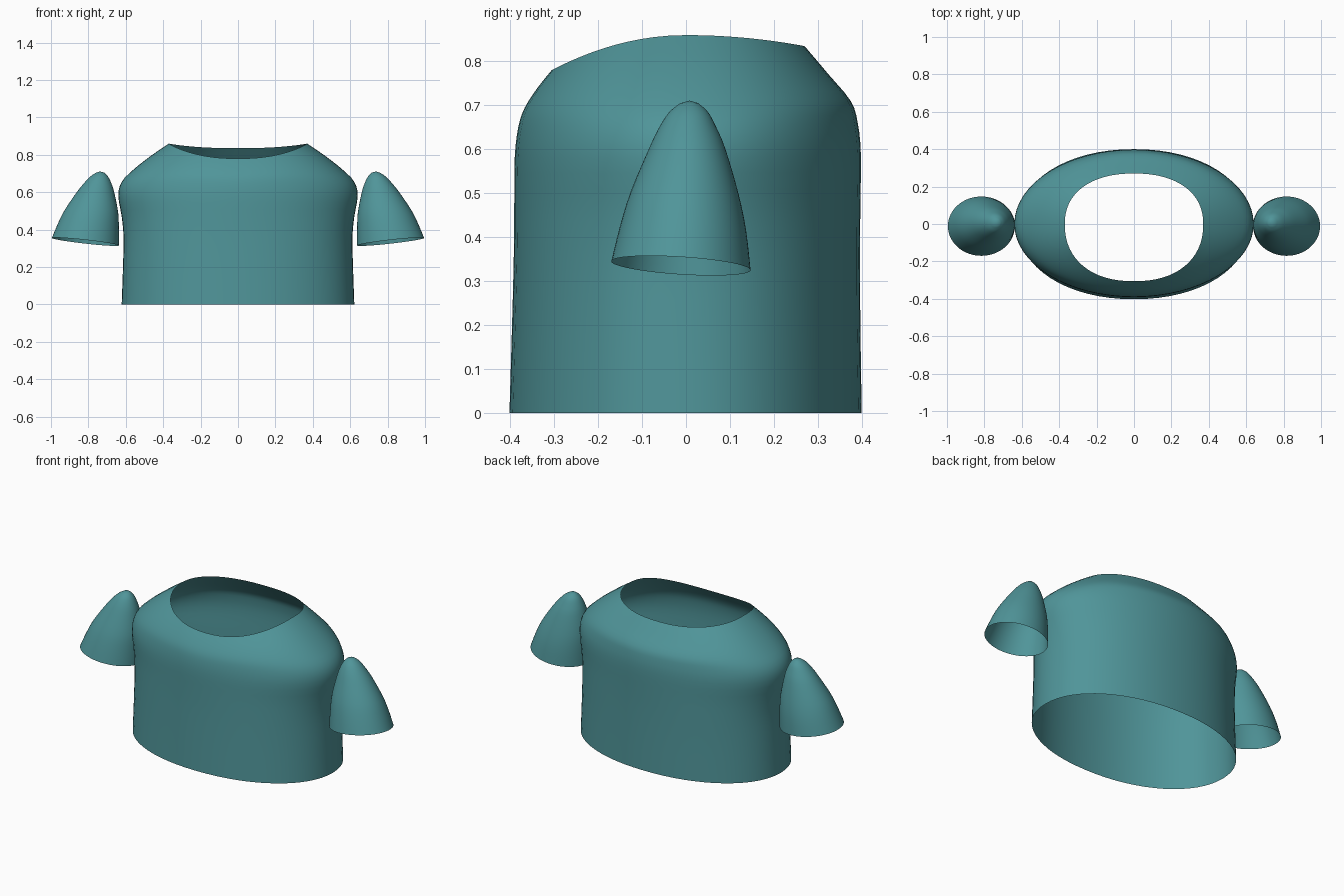
import bpy
from math import sin, cos, pi, copysign

if "Cube" in bpy.data.objects:
    bpy.data.objects.remove(bpy.data.objects["Cube"])

SEG = 64
fabric = bpy.data.materials.new("teal_fabric")
fabric.diffuse_color = (0.08, 0.30, 0.32, 1)
fabric.use_nodes = True
fabric.node_tree.nodes["Principled BSDF"].inputs["Base Color"].default_value = fabric.diffuse_color


def smooth_rows(rows, steps=3):
    """Catmull-Rom refinement of a list of section parameters."""
    out = []
    for i in range(len(rows) - 1):
        p0, p1 = rows[max(i - 1, 0)], rows[i]
        p2, p3 = rows[i + 1], rows[min(i + 2, len(rows) - 1)]
        for k in range(steps):
            t = k / steps
            out.append([0.5 * (2 * b + (c - a) * t + (2 * a - 5 * b + 4 * c - d) * t * t
                               + (3 * b - a - 3 * c + d) * t ** 3)
                        for a, b, c, d in zip(p0, p1, p2, p3)])
    return out + [list(rows[-1])]


def loft(name, rings, apex=None):
    verts = [v for r in rings for v in r]
    faces = []
    for j in range(len(rings) - 1):
        for i in range(SEG):
            n = (i + 1) % SEG
            faces.append((j * SEG + i, j * SEG + n, (j + 1) * SEG + n, (j + 1) * SEG + i))
    if apex:
        base = len(verts) - SEG
        verts.append(apex)
        faces += [(base + i, base + (i + 1) % SEG, len(verts) - 1) for i in range(SEG)]
    mesh = bpy.data.meshes.new(name)
    mesh.from_pydata(verts, [], faces)
    mesh.materials.append(fabric)
    mesh.shade_smooth()
    obj = bpy.data.objects.new(name, mesh)
    bpy.context.collection.objects.link(obj)
    return obj


def power(v, n):
    return copysign(abs(v) ** (2 / n), v)


# Torso: half width, side z, front depth, front z, back depth, back z, roundness
torso_rows = [
    (0.622, 0.00, 0.402, 0.00, 0.400, 0.00, 2.1),
    (0.615, 0.20, 0.396, 0.20, 0.397, 0.20, 2.1),
    (0.612, 0.36, 0.392, 0.36, 0.396, 0.36, 2.1),
    (0.622, 0.47, 0.391, 0.47, 0.397, 0.47, 2.05),
    (0.640, 0.58, 0.390, 0.58, 0.398, 0.59, 2.0),
    (0.622, 0.655, 0.382, 0.65, 0.391, 0.66, 2.0),
    (0.560, 0.72, 0.367, 0.695, 0.375, 0.71, 2.1),
    (0.465, 0.795, 0.338, 0.74, 0.325, 0.77, 2.2),
    (0.370, 0.86, 0.306, 0.78, 0.270, 0.835, 2.25),
]
rings = []
for rx, zs, yf, zf, yb, zb, n in smooth_rows(torso_rows):
    ring = []
    for i in range(SEG):
        a = 2 * pi * i / SEG
        s = power(sin(a), n)
        depth, z_end = (yb, zb) if s > 0 else (yf, zf)
        ring.append((rx * power(cos(a), n), depth * s, zs + (z_end - zs) * s * s))
    rings.append(ring)
loft("shirt_torso", rings)

# Sleeves: z, inner x, outer x, front y, back y, tilt amount
sleeve_rows = [
    (0.335, 0.637, 0.995, -0.170, 0.147, 1.0),
    (0.42, 0.637, 0.963, -0.150, 0.137, 0.6),
    (0.50, 0.641, 0.926, -0.126, 0.120, 0.3),
    (0.60, 0.662, 0.862, -0.085, 0.090, 0.0),
    (0.65, 0.678, 0.822, -0.061, 0.069, 0.0),
    (0.685, 0.696, 0.788, -0.038, 0.050, 0.0),
    (0.705, 0.716, 0.758, -0.013, 0.028, 0.0),
]
for side, name in ((1, "sleeve_right"), (-1, "sleeve_left")):
    rings = []
    for z, x0, x1, y0, y1, tilt in smooth_rows(sleeve_rows):
        ring = []
        for i in range(SEG):
            a = side * 2 * pi * i / SEG
            x = (x0 + x1) / 2 + (x1 - x0) / 2 * cos(a)
            y = (y0 + y1) / 2 + (y1 - y0) / 2 * sin(a)
            ring.append((side * x, y, z + tilt * (0.02 * cos(a) - 0.01 * sin(a))))
        rings.append(ring)
    loft(name, rings, (side * 0.737, 0.008, 0.711))
